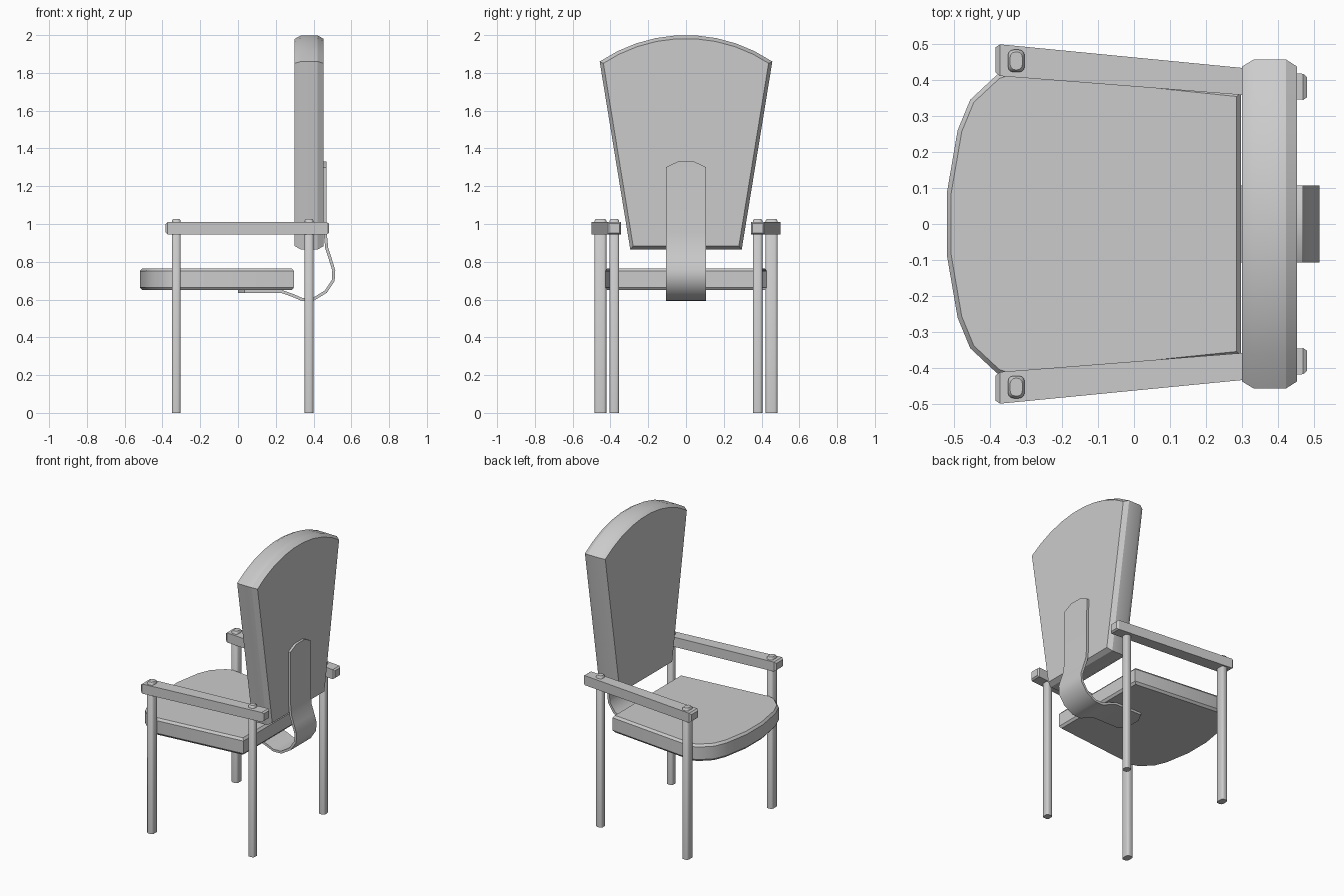
import bpy, bmesh, math
from mathutils import Vector

default = bpy.data.objects.get("Cube")
if default:
    bpy.data.objects.remove(default, do_unlink=True)

grey = bpy.data.materials.new("plain grey")
grey.use_nodes = True
grey.diffuse_color = (0.6, 0.6, 0.6, 1)
grey.node_tree.nodes["Principled BSDF"].inputs["Base Color"].default_value = (0.6, 0.6, 0.6, 1)


def finish(name, bm, angle=30):
    bmesh.ops.recalc_face_normals(bm, faces=bm.faces)
    mesh = bpy.data.meshes.new(name)
    bm.to_mesh(mesh)
    bm.free()
    mesh.materials.append(grey)
    obj = bpy.data.objects.new(name, mesh)
    bpy.context.collection.objects.link(obj)
    bpy.ops.object.select_all(action='DESELECT')
    obj.select_set(True)
    bpy.context.view_layer.objects.active = obj
    bpy.ops.object.shade_smooth_by_angle(angle=math.radians(angle))
    return obj


def inset(outline, d):
    """Offset a convex counter-clockwise outline inwards by d."""
    result = []
    n = len(outline)
    for i, point in enumerate(outline):
        p = Vector(point)
        a = (p - Vector(outline[i - 1])).normalized()
        b = (Vector(outline[(i + 1) % n]) - p).normalized()
        na, nb = Vector((-a.y, a.x)), Vector((-b.y, b.x))
        result.append(p + (na + nb) * d / (1 + na.dot(nb)))
    return result


def loft(name, rings, angle=30):
    """Skin a list of equal point rings and cap both ends."""
    bm = bmesh.new()
    rows = [[bm.verts.new(p) for p in ring] for ring in rings]
    n = len(rows[0])
    for low, high in zip(rows, rows[1:]):
        for i in range(n):
            j = (i + 1) % n
            bm.faces.new((low[i], low[j], high[j], high[i]))
    bm.faces.new(rows[0])
    bm.faces.new(rows[-1])
    return finish(name, bm, angle)


def cushion(name, outline, levels, place):
    loft(name, [[place(p, h) for p in inset(outline, d)] for h, d in levels])


# Seat with a curved front edge
half = [(-0.52, 0.085), (-0.49, 0.26), (-0.455, 0.345), (-0.38, 0.415),
        (-0.335, 0.43), (0.297, 0.365)]
seat = [(x, -y) for x, y in half] + [(x, y) for x, y in reversed(half)]
cushion("seat", seat, [(0.65, 0.012), (0.665, 0), (0.75, 0), (0.765, 0.012)],
        lambda p, h: (p.x, p.y, h))

# Fan-shaped backrest with an arched top
radius, spread, steps = 0.816, math.asin(0.457 / 0.816), 9
arch = [(radius * math.sin(a), 2 - radius + radius * math.cos(a))
        for a in (spread * (1 - 2 * i / steps) for i in range(steps + 1))]
back = [(-0.295, 0.865), (0.295, 0.865)] + arch
cushion("backrest", back, [(0.3, 0.018), (0.333, 0), (0.422, 0), (0.453, 0.018)],
        lambda p, h: (h, p.x, p.y))


# Legs with rounded corners and bevelled tops
def leg(name, x, y, wide, deep):
    def ring(z, shrink):
        a, b, r = wide / 2 - shrink, deep / 2 - shrink, 0.015
        points = []
        for k, (sx, sy) in enumerate([(1, 1), (-1, 1), (-1, -1), (1, -1)]):
            for t in range(4):
                q = math.pi / 2 * (k + t / 3)
                points.append((x + sx * (a - r) + r * math.cos(q),
                               y + sy * (b - r) + r * math.sin(q), z))
        return points
    loft(name, [ring(0, 0), ring(1.018, 0), ring(1.027, 0.006)], 40)


# Tapered armrests resting on each pair of legs
def armrest(name, side):
    rings = []
    for x, y, w, cut in [(-0.384, 0.456, 0.035, 0.01), (-0.372, 0.455, 0.044, 0),
                         (0.47, 0.381, 0.036, 0), (0.481, 0.38, 0.028, 0.008)]:
        section = [(-w, 0.945 + cut), (w, 0.945 + cut), (w, 1.01 - cut), (-w, 1.01 - cut)]
        if cut == 0:
            section = [tuple(p) for p in section]
        rings.append([(x, side * (y + u), z) for u, z in section])
    loft(name, rings, 20)


for label, side in [("left", 1), ("right", -1)]:
    leg("front_leg_" + label, -0.327, side * 0.453, 0.046, 0.062)
    leg("rear_leg_" + label, 0.376, side * 0.379, 0.046, 0.05)
    armrest("armrest_" + label, side)

# Curved strap joining the seat underside to the backrest
path = [(0, 0.643), (0.035, 0.643), (0.23, 0.643), (0.29, 0.622), (0.34, 0.6),
        (0.4, 0.602), (0.465, 0.642), (0.504, 0.7), (0.507, 0.755), (0.49, 0.81),
        (0.47, 0.87), (0.462, 0.95), (0.461, 1.3), (0.461, 1.33)]
path = [Vector(p) for p in path]
rings = []
for i, p in enumerate(path):
    along = (path[min(i + 1, len(path) - 1)] - path[max(i - 1, 0)]).normalized()
    normal = Vector((-along.y, along.x)) * 0.008
    w = 0.045 if i in (0, len(path) - 1) else 0.107
    a, b = p + normal, p - normal
    rings.append([(a.x, -w, a.y), (a.x, w, a.y), (b.x, w, b.y), (b.x, -w, b.y)])
loft("back_strap", rings, 45)
